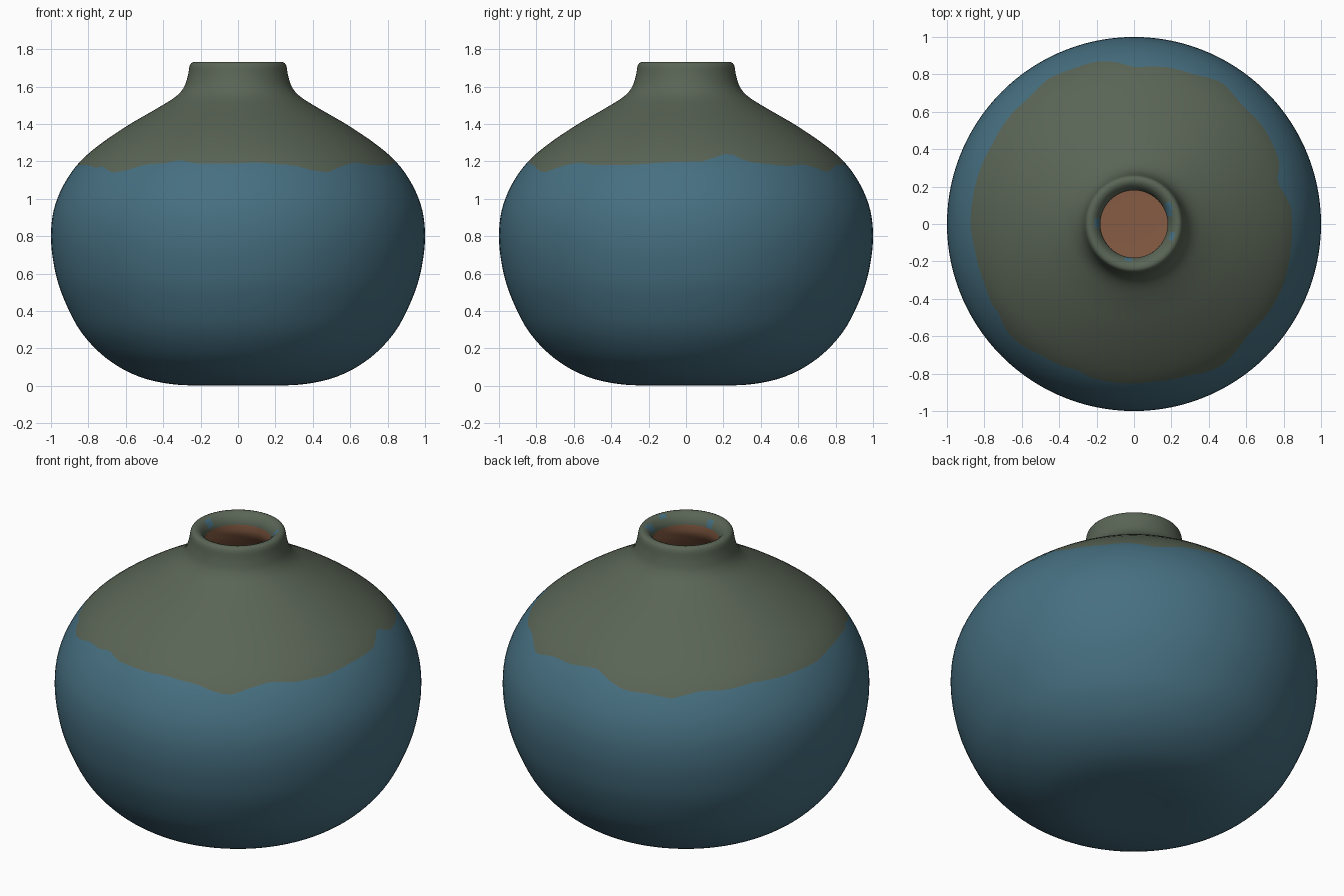
import bpy, bmesh, math

if "Cube" in bpy.data.objects:
    bpy.data.objects.remove(bpy.data.objects["Cube"])

SEG = 120        # steps around the vase
EDGE = 1.19      # mean height of the upper glaze edge


def material(name, rgb):
    m = bpy.data.materials.new(name)
    m.diffuse_color = (*rgb, 1.0)
    m.use_nodes = True
    m.node_tree.nodes["Principled BSDF"].inputs["Base Color"].default_value = m.diffuse_color
    return m


def smooth(points, n=4):
    """Catmull-Rom curve through (radius, height) points."""
    out = []
    for i in range(len(points) - 1):
        p0, p1 = points[max(i - 1, 0)], points[i]
        p2, p3 = points[i + 1], points[min(i + 2, len(points) - 1)]
        for k in range(n):
            t = k / n
            out.append(tuple(0.5 * (2 * b + (c - a) * t + (2 * a - 5 * b + 4 * c - d) * t * t
                                    + (3 * b - a - 3 * c + d) * t ** 3)
                             for a, b, c, d in zip(p0, p1, p2, p3)))
    return out + [points[-1]]


def lerp_table(table, x):
    for (x0, y0), (x1, y1) in zip(table, table[1:]):
        if x0 <= x <= x1:
            return y0 + (y1 - y0) * (x - x0) / (x1 - x0)
    return table[-1][1]


# Outer wall, rim and inner wall profiles
outer = smooth([(0, 0.005), (0.15, 0.004), (0.29, 0.004), (0.41, 0.018), (0.53, 0.05),
                (0.65, 0.11), (0.76, 0.197), (0.86, 0.32), (0.945, 0.50), (0.985, 0.65),
                (1.0, 0.80), (0.985, 0.94), (0.935, 1.07), (0.853, EDGE), (0.74, 1.29),
                (0.585, 1.395), (0.43, 1.485), (0.335, 1.545), (0.29, 1.595),
                (0.27, 1.65), (0.261, 1.70)])
rim = [(0.257, 1.716), (0.249, 1.727), (0.238, 1.731), (0.225, 1.730), (0.212, 1.724),
       (0.201, 1.714), (0.191, 1.70), (0.184, 1.685), (0.18, 1.668)]
inner = smooth([(0.18, 1.668), (0.185, 1.61), (0.23, 1.545), (0.36, 1.44), (0.53, 1.34),
                (0.68, 1.24), (0.80, 1.13), (0.89, 0.98), (0.925, 0.80), (0.88, 0.53),
                (0.79, 0.34), (0.65, 0.19), (0.48, 0.11), (0.25, 0.075), (0, 0.07)])[1:]
profile = outer + rim + inner
heights = [(z, r) for r, z in outer if z > 0.9]
edge_row = min(range(len(outer)), key=lambda i: abs(outer[i][1] - EDGE))
n_out, n_rim = len(outer), len(outer) + len(rim)

# Uneven glaze edge: (angle in degrees, height)
drips = [(-180, 1.165), (-170, 1.18), (-158, 1.18), (-150, 1.165), (-147, 1.175), (-139, 1.14),
         (-133, 1.15), (-125, 1.185), (-117, 1.19), (-112, 1.21), (-106, 1.19), (-90, 1.19),
         (-83, 1.195), (-70, 1.18), (-64, 1.155), (-58, 1.14), (-50, 1.175), (-43, 1.195),
         (-34, 1.18), (-21, 1.18), (-8, 1.195), (6, 1.20), (15, 1.24), (19, 1.235),
         (22, 1.20), (28, 1.19), (38, 1.175), (47, 1.185), (53, 1.165), (58, 1.14), (68, 1.18),
         (78, 1.185), (85, 1.20), (91, 1.205), (95, 1.175), (103, 1.14), (112, 1.14),
         (120, 1.125), (130, 1.16), (139, 1.155), (150, 1.17), (160, 1.165), (180, 1.165)]


def position(row, seg):
    r, z = profile[row]
    deg = -180 + 360 * seg / SEG
    if row < n_out and abs(z - EDGE) < 0.17:
        z += (lerp_table(drips, deg) - EDGE) * (1 - abs(z - EDGE) / 0.17)
        r = lerp_table(heights, z)
    a = math.radians(deg)
    return r * math.cos(a), r * math.sin(a), z


# Bare spots on the rim: (angle, half width, first rim row, last rim row)
spots = [(20, 8, 4, 6), (27, 6, 3, 5), (-17, 6, 3, 4), (178, 8, 4, 6), (-100, 6, 5, 7)]


def colour(row, seg):
    deg = -180 + 360 * (seg + 0.5) / SEG
    if row >= n_rim - 1:
        return 2
    if row < edge_row:
        return 0
    k = row - n_out
    for a, w, k0, k1 in spots:
        if k0 <= k <= k1 and abs((deg - a + 180) % 360 - 180) < w:
            return 0
    return 1


# Spin the profile into the vase body
bm = bmesh.new()
rings = [[bm.verts.new(position(i, s)) for s in range(SEG)] for i in range(len(profile))]
for i in range(len(profile) - 1):
    for s in range(SEG):
        t = (s + 1) % SEG
        f = bm.faces.new((rings[i][s], rings[i][t], rings[i + 1][t], rings[i + 1][s]))
        f.material_index = colour(i, s)
        f.smooth = True
bmesh.ops.remove_doubles(bm, verts=rings[0] + rings[-1], dist=1e-4)
bmesh.ops.recalc_face_normals(bm, faces=bm.faces)
mesh = bpy.data.meshes.new("vase")
bm.to_mesh(mesh)
bm.free()
for m in (material("blue glaze", (0.062, 0.160, 0.220)),
          material("moss green glaze", (0.102, 0.130, 0.092)),
          material("terracotta clay", (0.240, 0.108, 0.058))):
    mesh.materials.append(m)
vase = bpy.data.objects.new("vase", mesh)
bpy.context.collection.objects.link(vase)
